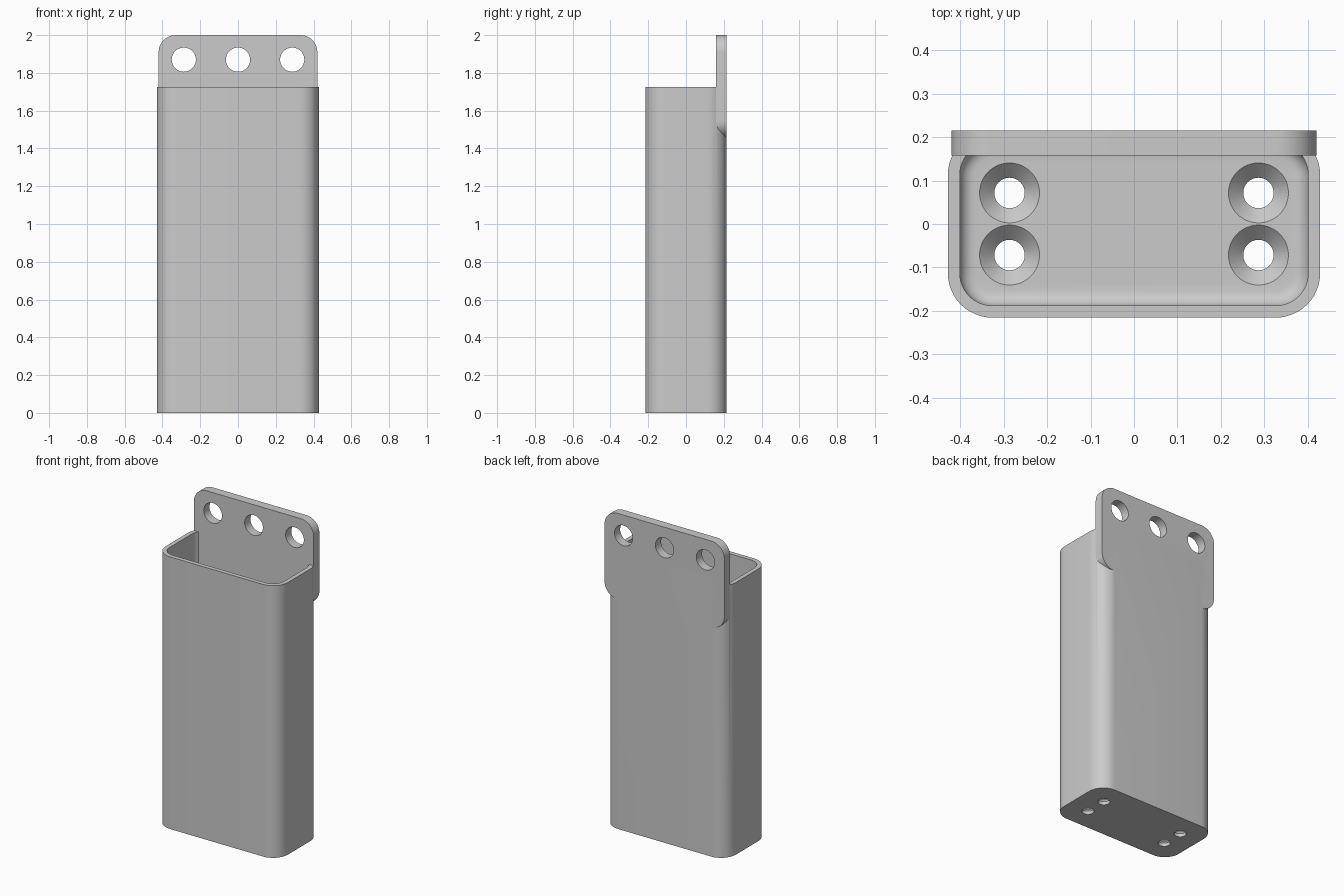
import bpy, bmesh, math
from mathutils import Matrix

if "Cube" in bpy.data.objects:
    bpy.data.objects.remove(bpy.data.objects["Cube"])

WIDTH, DEPTH, HEIGHT = 0.4285, 0.2155, 1.725   # half width, half depth, body height
WALL, FLOOR, RADIUS = 0.0275, 0.055, 0.1025
PLATE_FRONT, PLATE_BOTTOM, PLATE_TOP = 0.158, 1.455, 2.0

grey = bpy.data.materials.new("mid grey")
grey.use_nodes = True
grey.diffuse_color = (0.6, 0.6, 0.6, 1)
grey.node_tree.nodes["Principled BSDF"].inputs["Base Color"].default_value = (0.6, 0.6, 0.6, 1)


def rounded_ring(hx, hy, r, z, steps):
    """Points of a rounded rectangle, counter-clockwise."""
    pts = []
    for q, (sx, sy) in enumerate([(1, 1), (-1, 1), (-1, -1), (1, -1)]):
        for i in range(steps + 1):
            a = math.pi / 2 * (q + i / steps)
            pts.append((sx * (hx - r) + r * math.cos(a), sy * (hy - r) + r * math.sin(a), z))
    return pts


def loft(name, rings, matrix=Matrix(), steps=12):
    """Closed solid through a stack of rounded rectangles (hx, hy, radius, z)."""
    bm = bmesh.new()
    loops = [[bm.verts.new(p) for p in rounded_ring(*ring, steps)] for ring in rings]
    n = len(loops[0])
    for low, high in zip(loops, loops[1:]):
        for i in range(n):
            j = (i + 1) % n
            bm.faces.new((low[i], low[j], high[j], high[i]))
    bm.faces.new(loops[0][::-1])
    bm.faces.new(loops[-1])
    bmesh.ops.remove_doubles(bm, verts=bm.verts, dist=1e-5)
    bm.transform(matrix)
    bmesh.ops.recalc_face_normals(bm, faces=bm.faces)
    mesh = bpy.data.meshes.new(name)
    bm.to_mesh(mesh)
    bm.free()
    mesh.materials.append(grey)
    obj = bpy.data.objects.new(name, mesh)
    bpy.context.collection.objects.link(obj)
    return obj


def combine(target, tool, operation):
    """Apply one boolean and discard the tool."""
    mod = target.modifiers.new(operation, "BOOLEAN")
    mod.operation, mod.solver, mod.object = operation, "EXACT", tool
    bpy.context.view_layer.objects.active = target
    bpy.ops.object.modifier_apply(modifier=mod.name)
    bpy.data.objects.remove(tool)


# Hollow box with a filleted floor
holder = loft("wall_holder", [(WIDTH, DEPTH, RADIUS, 0), (WIDTH, DEPTH, RADIUS, HEIGHT)])
fillet, rings = 0.035, []
for i in range(7):
    a = math.pi / 2 * i / 6
    inset = WALL + fillet * (1 - math.sin(a))
    rings.append((WIDTH - inset, DEPTH - inset, RADIUS - inset, FLOOR + fillet * (1 - math.cos(a))))
rings.append((WIDTH - WALL, DEPTH - WALL, RADIUS - WALL, HEIGHT + 0.1))
combine(holder, loft("cavity_cutter", rings), "DIFFERENCE")

# Mounting plate, flush with the back
to_back = Matrix.Rotation(math.pi / 2, 4, "X")   # local z becomes -y, local y becomes z
half = (PLATE_TOP - PLATE_BOTTOM) / 2
plate = loft("mounting_plate", [(0.42, half, 0.09, -DEPTH), (0.42, half, 0.09, -PLATE_FRONT)],
             Matrix.Translation((0, 0, PLATE_BOTTOM + half)) @ to_back)
combine(holder, plate, "UNION")

# Three screw holes through the plate
for x in (-0.287, 0, 0.287):
    hole = loft("plate_hole_cutter", [(0.064, 0.064, 0.064, -0.3), (0.064, 0.064, 0.064, -0.1)],
                Matrix.Translation((x, 0, 1.87)) @ to_back)
    combine(holder, hole, "DIFFERENCE")

# Four countersunk holes in the floor
profile = [(0.035, -0.05), (0.035, FLOOR - 0.034), (0.069, FLOOR), (0.069, FLOOR + 0.05)]
for x in (-0.2865, 0.2865):
    for y in (-0.0715, 0.0715):
        sink = loft("floor_hole_cutter", [(r, r, r, z) for r, z in profile],
                    Matrix.Translation((x, y, 0)))
        combine(holder, sink, "DIFFERENCE")

# Smooth rounded corners, sharp edges elsewhere
bpy.ops.object.select_all(action="DESELECT")
holder.select_set(True)
bpy.context.view_layer.objects.active = holder
bpy.ops.object.shade_smooth_by_angle(angle=math.radians(30))
